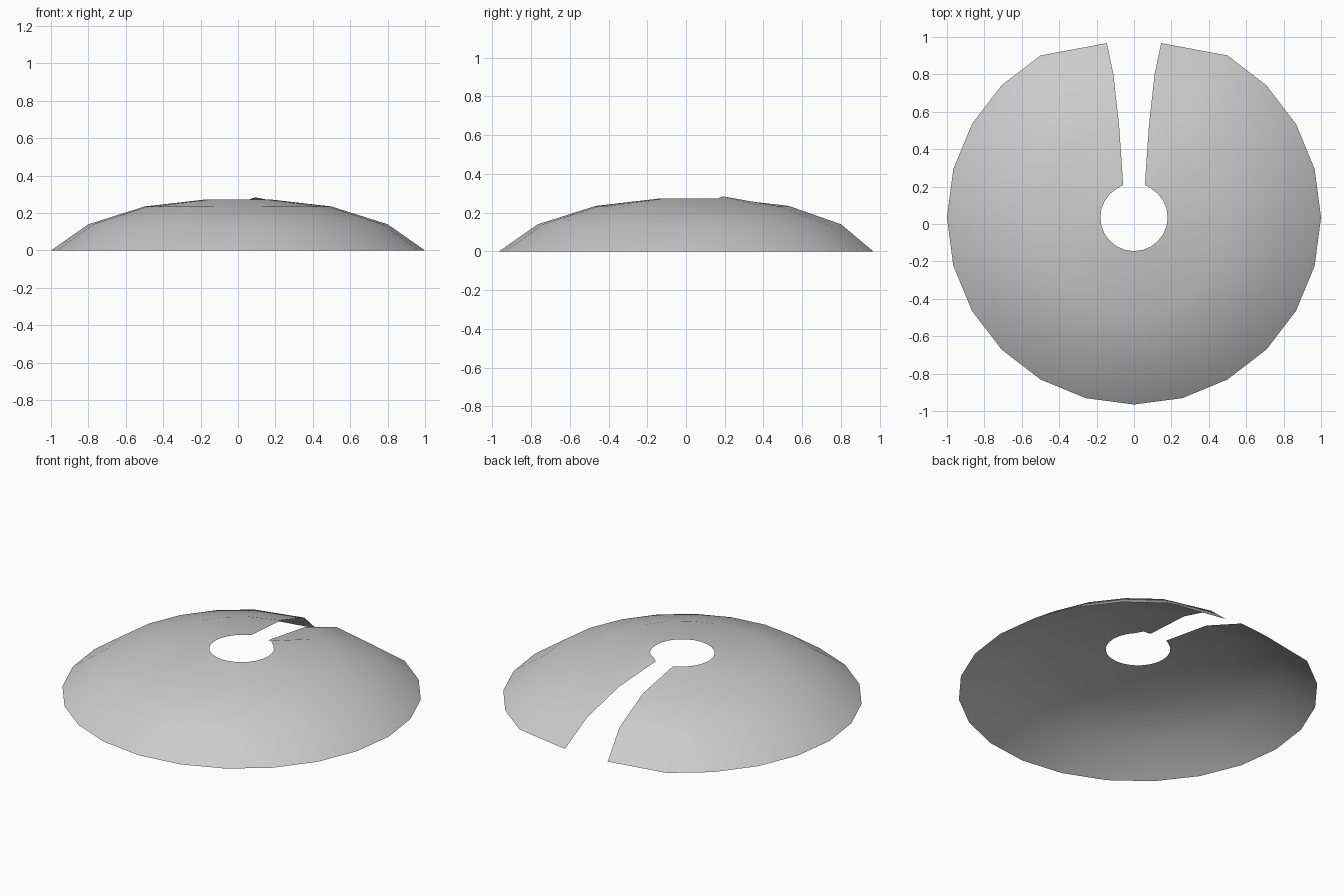
import bpy
import bmesh
from math import cos, sin, radians

cube = bpy.data.objects.get("Cube")
if cube:
    bpy.data.objects.remove(cube, do_unlink=True)

SIDES = 24
CENTRE_Y = 0.035

# Each ring: radius, height, then half width and y of the slot edge
RINGS = [
    (1.0, 0.0, 0.145, 0.967),
    (0.8, 0.14, 0.11, 0.80),
    (0.5, 0.235, 0.08, 0.53),
    (0.18, 0.272, 0.058, 0.21),
]

grey = bpy.data.materials.new("light grey")
grey.use_nodes = True
colour = (0.6, 0.6, 0.6, 1)
grey.diffuse_color = colour
grey.node_tree.nodes["Principled BSDF"].inputs["Base Color"].default_value = colour


def ring_points(radius, height, slot_x, slot_y):
    """Points from the left slot edge, round the front, to the right one."""
    points = [(slot_x, slot_y, height)]
    step = 360 / SIDES
    for i in range(1, SIDES - 2):
        angle = radians(75 - i * step)
        points.append((radius * cos(angle), CENTRE_Y + radius * sin(angle), height))
    points.append((-slot_x, slot_y, height))
    return points


# Open dome shell with a central hole and a slot at the back
bm = bmesh.new()
rows = [[bm.verts.new(p) for p in ring_points(*ring)] for ring in RINGS]
for outer, inner in zip(rows, rows[1:]):
    for i in range(len(outer) - 1):
        bm.faces.new((outer[i + 1], outer[i], inner[i], inner[i + 1]))

# Small raised point on the hole's lip beside the slot
rows[-1][1].co.z += 0.012

# Outer side faces up
bm.normal_update()
if sum(f.normal.z for f in bm.faces) < 0:
    bmesh.ops.reverse_faces(bm, faces=bm.faces[:])
for face in bm.faces:
    face.smooth = True

mesh = bpy.data.meshes.new("slotted_dome")
bm.to_mesh(mesh)
bm.free()
mesh.materials.append(grey)
dome = bpy.data.objects.new("slotted_dome", mesh)
bpy.context.collection.objects.link(dome)
